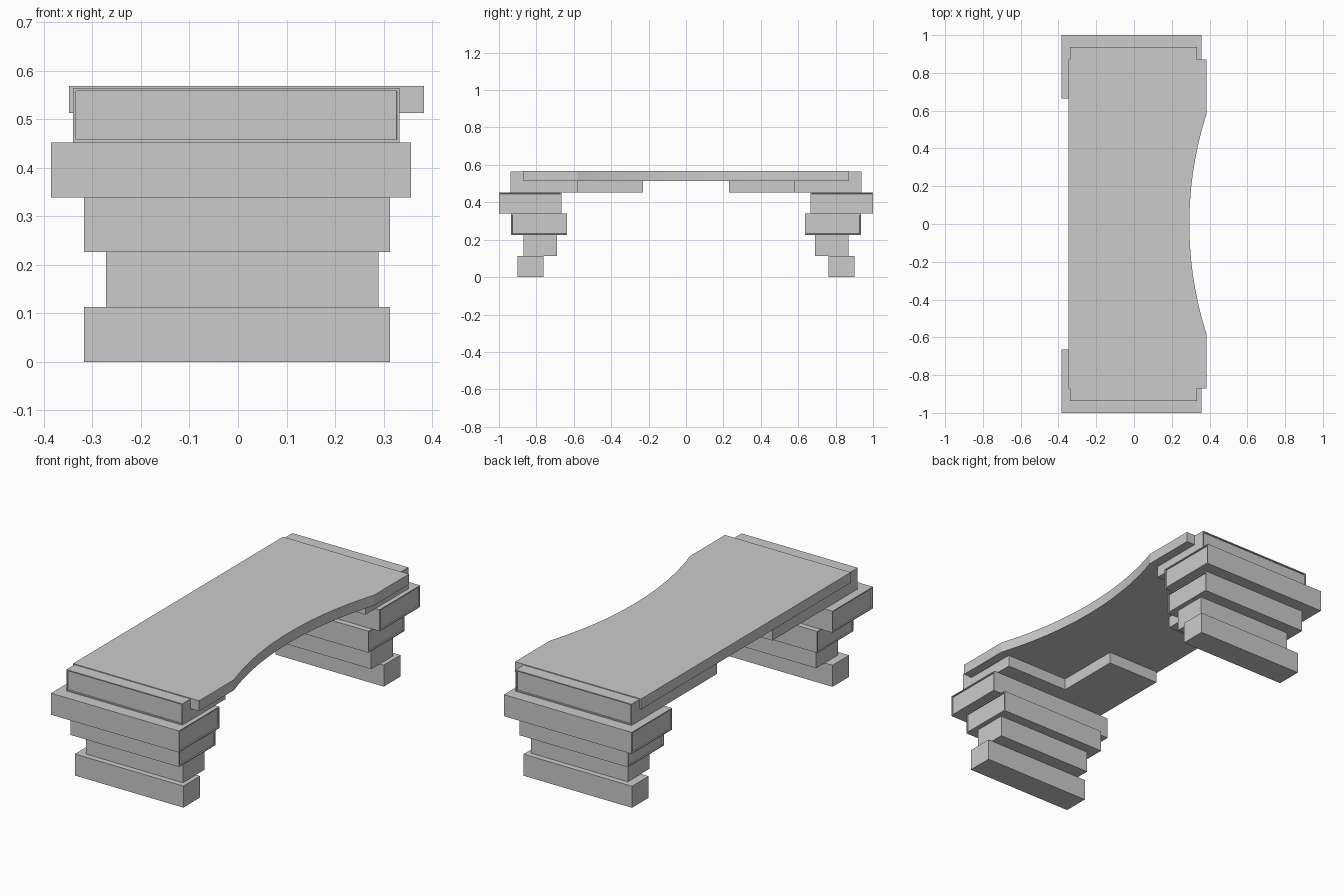
import bpy, bmesh, math

cube = bpy.data.objects.get("Cube")
if cube:
    bpy.data.objects.remove(cube, do_unlink=True)

# One plain grey for the whole desk
grey = bpy.data.materials.new("light grey")
grey.use_nodes = True
colour = (0.6, 0.6, 0.6, 1)
grey.diffuse_color = colour
grey.node_tree.nodes["Principled BSDF"].inputs["Base Color"].default_value = colour


def prism(name, outline, z0, z1, panels=()):
    """Extrude a counter-clockwise outline; sink a panel into faces with the given normals."""
    bm = bmesh.new()
    base = bm.faces.new([bm.verts.new((x, y, z0)) for x, y in outline])
    top = bmesh.ops.extrude_face_region(bm, geom=[base])["geom"]
    for v in top:
        if isinstance(v, bmesh.types.BMVert):
            v.co.z = z1
    bmesh.ops.recalc_face_normals(bm, faces=bm.faces)
    bm.normal_update()
    for nx, ny in panels:
        face = max(bm.faces, key=lambda f: (
            round(f.normal.x * nx + f.normal.y * ny, 3),
            f.calc_center_median().x * nx + f.calc_center_median().y * ny))
        bmesh.ops.inset_individual(bm, faces=[face], thickness=0.008)
        bmesh.ops.inset_individual(bm, faces=[face], thickness=0.001, depth=-0.006)
    mesh = bpy.data.meshes.new(name)
    bm.to_mesh(mesh)
    bm.free()
    mesh.materials.append(grey)
    obj = bpy.data.objects.new(name, mesh)
    bpy.context.collection.objects.link(obj)
    return obj


def mirrored(outline, side):
    """Outlines are drawn for the back end; flip them for the front end."""
    return outline if side > 0 else [(x, -y) for x, y in reversed(outline)]


def rect(x0, x1, y0, y1):
    return [(x0, y0), (x1, y0), (x1, y1), (x0, y1)]


# Stacked legs, listed from the floor up: x range, y range, panelled ends
layers = [
    ("foot", -0.317, 0.313, 0.762, 0.90, False),
    ("lower_block", -0.272, 0.29, 0.69, 0.87, False),
    ("middle_block", -0.317, 0.313, 0.635, 0.935, True),
    ("wide_block", -0.385, 0.357, 0.665, 1.0, True),
]
step = 0.113
for end, side in (("front", -1), ("back", 1)):
    for i, (name, x0, x1, y0, y1, framed) in enumerate(layers):
        prism(f"{end}_{name}", mirrored(rect(x0, x1, y0, y1), side),
              i * step, (i + 1) * step, [(1, 0), (-1, 0)] if framed else [])

    # L-shaped drawer box under the top, longer along the straight side
    ell = [(-0.34, 0.23), (-0.036, 0.23), (-0.036, 0.58),
           (0.333, 0.58), (0.333, 0.937), (-0.34, 0.937)]
    prism(f"{end}_drawer_box", mirrored(ell, side), 4 * step, 0.564, [(0, side)])

# Desk top with a shallow arc cut from one long side
half, dip, edge = 0.58, 0.09, 0.383
radius = (half ** 2 + dip ** 2) / (2 * dip)
sweep = math.asin(half / radius)
count = 24
arc = []
for i in range(count + 1):
    a = sweep * (2 * i / count - 1)
    arc.append((edge - dip + radius * (1 - math.cos(a)), radius * math.sin(a)))
top = [(-0.348, -0.87), (edge, -0.87)] + arc + [(edge, 0.87), (-0.348, 0.87)]
prism("desk_top", top, 0.513, 0.568)
